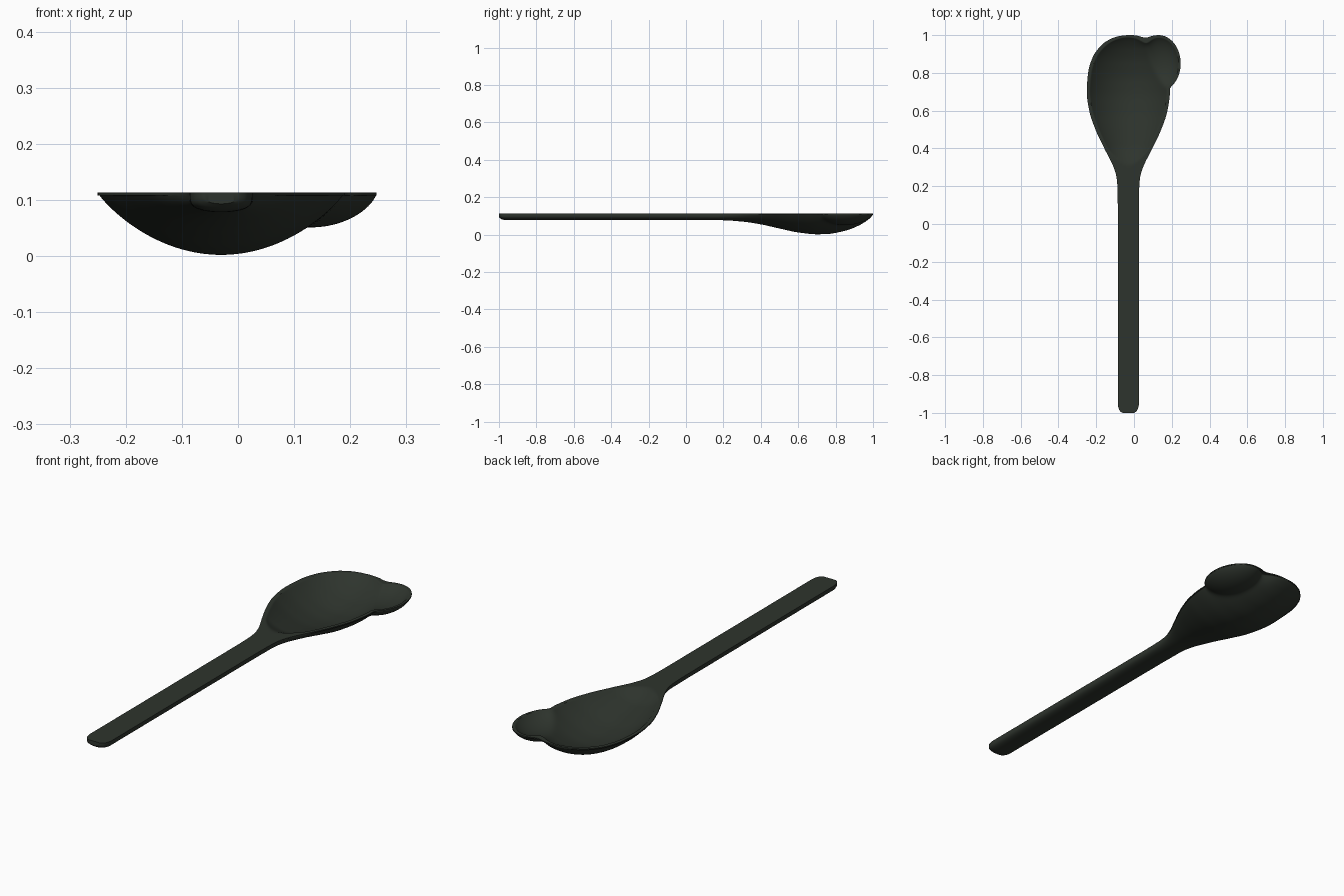
import bpy, bmesh, math

if "Cube" in bpy.data.objects:
    bpy.data.objects.remove(bpy.data.objects["Cube"])

TOP, CX = 0.113, -0.03          # rim height and spoon axis
# half width of the spoon along y (handle, neck, bowl)
WIDTH = [(-1, .03), (-.993, .042), (-.98, .05), (-.95, .056), (-.9, .056), (.1, .056), (.2, .058),
         (.25, .063), (.3, .078), (.4, .127), (.5, .174), (.6, .207), (.7, .22), (.8, .213),
         (.88, .19), (.95, .139), (.98, .093), (.995, .048), (1, .006)]
# depth of the underside below the rim along y
DEPTH = [(-1, .02), (-.985, .031), (-.96, .035), (-.9, .035), (.1, .035), (.2, .036), (.3, .043),
         (.4, .058), (.5, .080), (.6, .101), (.7, .111), (.75, .110), (.85, .092),
         (.92, .066), (.97, .036), (.99, .018), (1, .006)]


def curve(pts, t):
    """Smooth interpolation through points, without overshoot."""
    n = len(pts)

    def sec(i):
        return (pts[i + 1][1] - pts[i][1]) / (pts[i + 1][0] - pts[i][0])

    def slope(i):
        if i == 0:
            return sec(0)
        if i == n - 1:
            return sec(n - 2)
        a, b = sec(i - 1), sec(i)
        return 0 if a * b <= 0 else 2 * a * b / (a + b)
    i = 0
    while i < n - 2 and t > pts[i + 1][0]:
        i += 1
    h = pts[i + 1][0] - pts[i][0]
    s = (t - pts[i][0]) / h
    return (pts[i][1] * (1 + 2 * s) * (1 - s) ** 2 + pts[i + 1][1] * s * s * (3 - 2 * s)
            + h * slope(i) * s * (1 - s) ** 2 + h * slope(i + 1) * s * s * (s - 1))


def step(a, b, t):
    t = min(1, max(0, (t - a) / (b - a)))
    return t * t * (3 - 2 * t)


def soft_max(a, b, k):
    h = max(k - abs(a - b), 0) / k
    return max(a, b) + h * h * k / 4


def depth(x, y):
    """Underside depth: spoon section blended with the side spout."""
    u = (x - CX) / curve(WIDTH, y)
    p = .25 + .62 * step(.15, .5, y)
    main = curve(DEPTH, y) * max(0, 1 - u * u) ** p
    rho = ((x - .13) / .117) ** 2 + ((y - .85) / .15) ** 2
    spout = .062 * max(0, 1 - rho) ** .65
    if spout <= 0:
        return main
    return soft_max(main, spout, min(.012, spout))


# rows along the length, dense in the bowl and at both ends
rows = [-1, -.997, -.993, -.987, -.98, -.97, -.96, -.95, -.93, -.9, -.6, -.3, 0, .1]
rows += [.1 + .9 * math.sin(math.pi / 2 * i / 110) for i in range(1, 111)]
COLS = 72

bm = bmesh.new()
upper, lower = [], []
for y in rows:
    w = curve(WIDTH, y)
    xl, xr = CX - w, CX + w
    if .7 < y:
        xr = soft_max(xr, .13 + .117 * math.sqrt(max(0, 1 - ((y - .85) / .15) ** 2)), .012)
    up, lo = [], []
    for j in range(COLS + 1):
        x = (xl + xr) / 2 - (xr - xl) / 2 * math.cos(math.pi * j / COLS)
        d = depth(x, y)
        wall = .045 - .025 * step(.3, .42, y)
        hollow = max(0, d - wall)
        # small notch in the tip between bowl and spout
        yy = y - .013 * math.exp(-((x - .06) / .035) ** 2) * step(.93, 1, y)
        up.append(bm.verts.new((x, yy, TOP - hollow)))
        lo.append(bm.verts.new((x, yy, TOP - max(d, .005))))
    upper.append(up)
    lower.append(lo)

for i in range(len(rows) - 1):
    a, b, c, d = upper[i], upper[i + 1], lower[i], lower[i + 1]
    for j in range(COLS):
        bm.faces.new((a[j], a[j + 1], b[j + 1], b[j]))
        bm.faces.new((c[j], d[j], d[j + 1], c[j + 1]))
    for j in (0, COLS):         # side walls
        bm.faces.new((a[j], b[j], d[j], c[j]))
for r in (0, -1):               # end walls
    for j in range(COLS):
        bm.faces.new((upper[r][j], upper[r][j + 1], lower[r][j + 1], lower[r][j]))
bmesh.ops.recalc_face_normals(bm, faces=bm.faces)

mesh = bpy.data.meshes.new("spoon")
bm.to_mesh(mesh)
bm.free()
spoon = bpy.data.objects.new("spoon", mesh)
bpy.context.collection.objects.link(spoon)

mat = bpy.data.materials.new("dark green grey")
mat.diffuse_color = (.027, .034, .026, 1)
mat.use_nodes = True
mat.node_tree.nodes["Principled BSDF"].inputs["Base Color"].default_value = mat.diffuse_color
mesh.materials.append(mat)

bpy.context.view_layer.objects.active = spoon
spoon.select_set(True)
bpy.ops.object.shade_smooth_by_angle(angle=math.radians(40))
